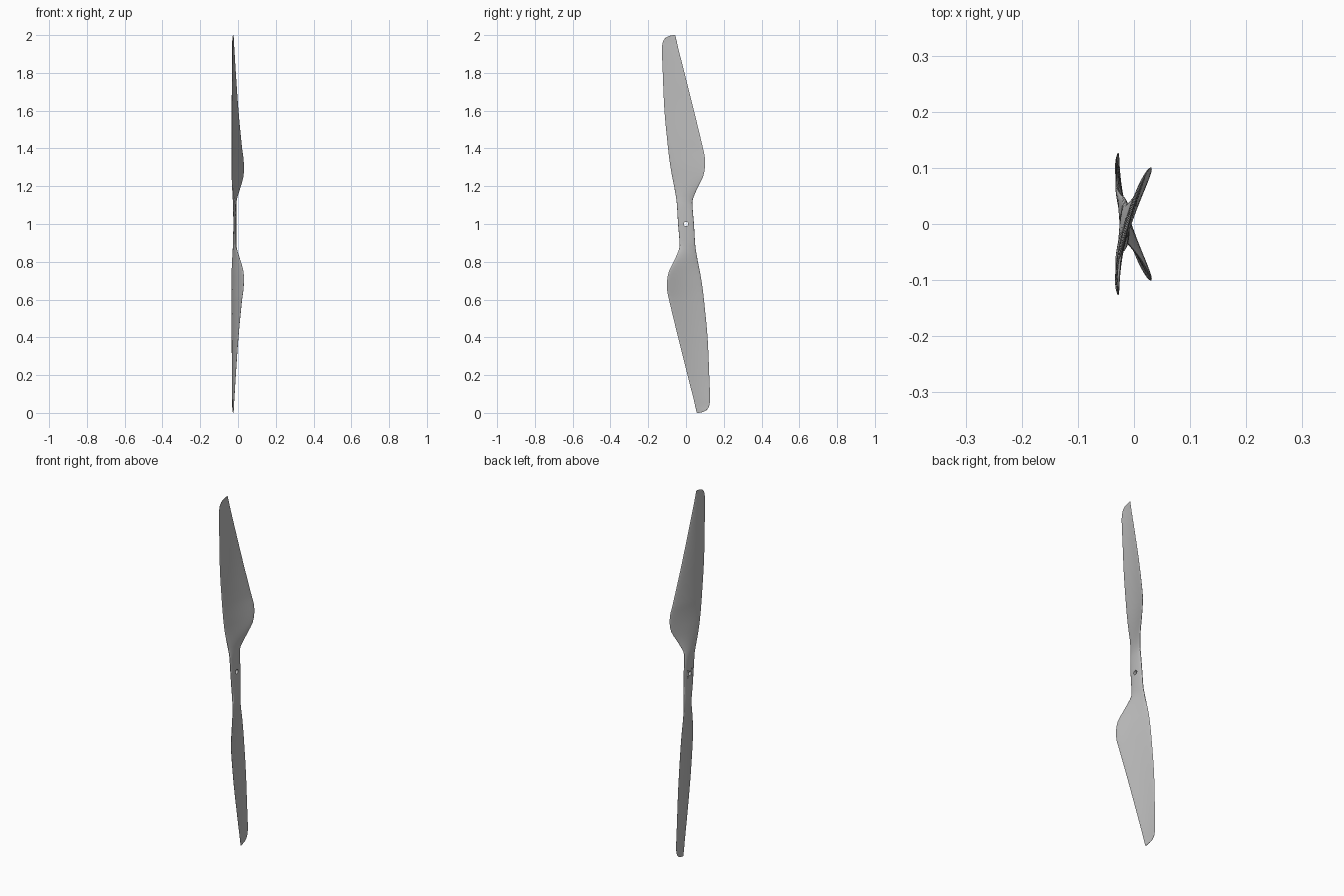
import bpy
import bmesh
import math
from mathutils import Vector, Matrix

default_cube = bpy.data.objects.get("Cube")
if default_cube:
    bpy.data.objects.remove(default_cube, do_unlink=True)

# One plain grey material
grey = bpy.data.materials.new("matte grey")
grey.use_nodes = True
grey.diffuse_color = (0.5, 0.5, 0.5, 1)
grey.node_tree.nodes["Principled BSDF"].inputs["Base Color"].default_value = (0.5, 0.5, 0.5, 1)

# Upper blade stations: height above hub, left edge y and x, right edge y and x, thickness
STATIONS = [
    (0.0, -.042, -.016, .042, -.016, .017),
    (.1, -.048, -.019, .034, -.014, .017),
    (.13, -.051, -.023, .036, -.009, .016),
    (.2, -.063, -.03, .065, .014, .014),
    (.25, -.073, -.032, .09, .028, .013),
    (.3, -.082, -.032, .1, .031, .012),
    (.35, -.089, -.032, .1, .028, .011),
    (.4, -.095, -.032, .09, .021, .011),
    (.6, -.114, -.032, .042, .002, .009),
    (.8, -.123, -.03, -.008, -.012, .007),
    (.93, -.127, -.028, -.041, -.02, .006),
    (.965, -.122, -.028, -.049, -.022, .005),
    (.985, -.109, -.027, -.054, -.023, .005),
    (.995, -.09, -.026, -.056, -.024, .004),
    (1.0, -.068, -.025, -.058, -.024, .003),
]


def swap_ends(row):
    """The opposite blade is the same blade turned half a turn about x."""
    h, left_y, left_x, right_y, right_x, thick = row
    return (-h, -right_y, right_x, -left_y, left_x, thick)


ROWS = [swap_ends(r) for r in reversed(STATIONS[1:])] + STATIONS


def slope(i, k):
    a, b = ROWS[max(i - 1, 0)], ROWS[min(i + 1, len(ROWS) - 1)]
    return (b[k] - a[k]) / (b[0] - a[0])


def blend(i, t):
    """Smooth cubic step between two neighbouring stations."""
    a, b = ROWS[i], ROWS[i + 1]
    span = b[0] - a[0]
    out = [a[0] + span * t]
    for k in range(1, len(a)):
        out.append((2 * t**3 - 3 * t**2 + 1) * a[k] + (3 * t**2 - 2 * t**3) * b[k]
                   + span * ((t**3 - 2 * t**2 + t) * slope(i, k) + (t**3 - t**2) * slope(i + 1, k)))
    return out


def section(row, sides=32):
    """Thin cambered section between the two edges of the blade."""
    h, left_y, left_x, right_y, right_x, thick = row
    left, right = Vector((left_x, left_y, 0)), Vector((right_x, right_y, 0))
    chord = right - left
    normal = Vector((chord.y, -chord.x, 0)).normalized()
    camber = -0.035 * chord.length * min(1, abs(h) / 0.25)
    points = []
    for s in range(sides):
        angle = 2 * math.pi * s / sides
        u = (1 - math.cos(angle)) / 2
        side = math.sin(angle)
        bulge = math.copysign(abs(side) ** 0.8, side) * thick / 2
        p = left + chord * u + normal * (bulge + camber * side * side)
        points.append((p.x, p.y, 1 + h))
    return points


# Two-bladed propeller skinned through all the sections
bm = bmesh.new()
rows = []
for i in range(len(ROWS) - 1):
    steps = max(2, round((ROWS[i + 1][0] - ROWS[i][0]) / 0.02))
    rows += [blend(i, j / steps) for j in range(steps)]
rows.append(ROWS[-1])
rings = [[bm.verts.new(p) for p in section(r)] for r in rows]
for low, high in zip(rings, rings[1:]):
    for s in range(len(low)):
        n = (s + 1) % len(low)
        bm.faces.new((low[s], low[n], high[n], high[s]))
bm.faces.new(rings[0])
bm.faces.new(rings[-1])
bmesh.ops.recalc_face_normals(bm, faces=bm.faces[:])
mesh = bpy.data.meshes.new("propeller")
bm.to_mesh(mesh)
bm.free()
mesh.materials.append(grey)
propeller = bpy.data.objects.new("propeller", mesh)
bpy.context.collection.objects.link(propeller)

# Shaft hole through the hub, with four small screw holes sunk into its back
bm = bmesh.new()
turn = Matrix.Rotation(math.pi / 2, 4, "Y")


def drill(x, y, z, radius, depth):
    bmesh.ops.create_cone(bm, cap_ends=True, segments=20, radius1=radius, radius2=radius,
                          depth=depth, matrix=Matrix.Translation((x, y, z)) @ turn)


drill(-.016, 0, 1, .012, .08)
for dy in (-1, 1):
    for dz in (-1, 1):
        drill(-.036, dy * .017, 1 + dz * .017, .005, .04)
cut_mesh = bpy.data.meshes.new("hub_drill")
bm.to_mesh(cut_mesh)
bm.free()
cut_mesh.materials.append(grey)
cutter = bpy.data.objects.new("hub_drill", cut_mesh)
cutter.hide_render = True
bpy.context.collection.objects.link(cutter)

holes = propeller.modifiers.new("hub holes", "BOOLEAN")
holes.operation = "DIFFERENCE"
holes.solver = "EXACT"
holes.object = cutter
bpy.ops.object.select_all(action="DESELECT")
propeller.select_set(True)
bpy.context.view_layer.objects.active = propeller
bpy.ops.object.modifier_apply(modifier=holes.name)
bpy.data.objects.remove(cutter, do_unlink=True)
bpy.ops.object.shade_smooth_by_angle(angle=math.radians(40))
